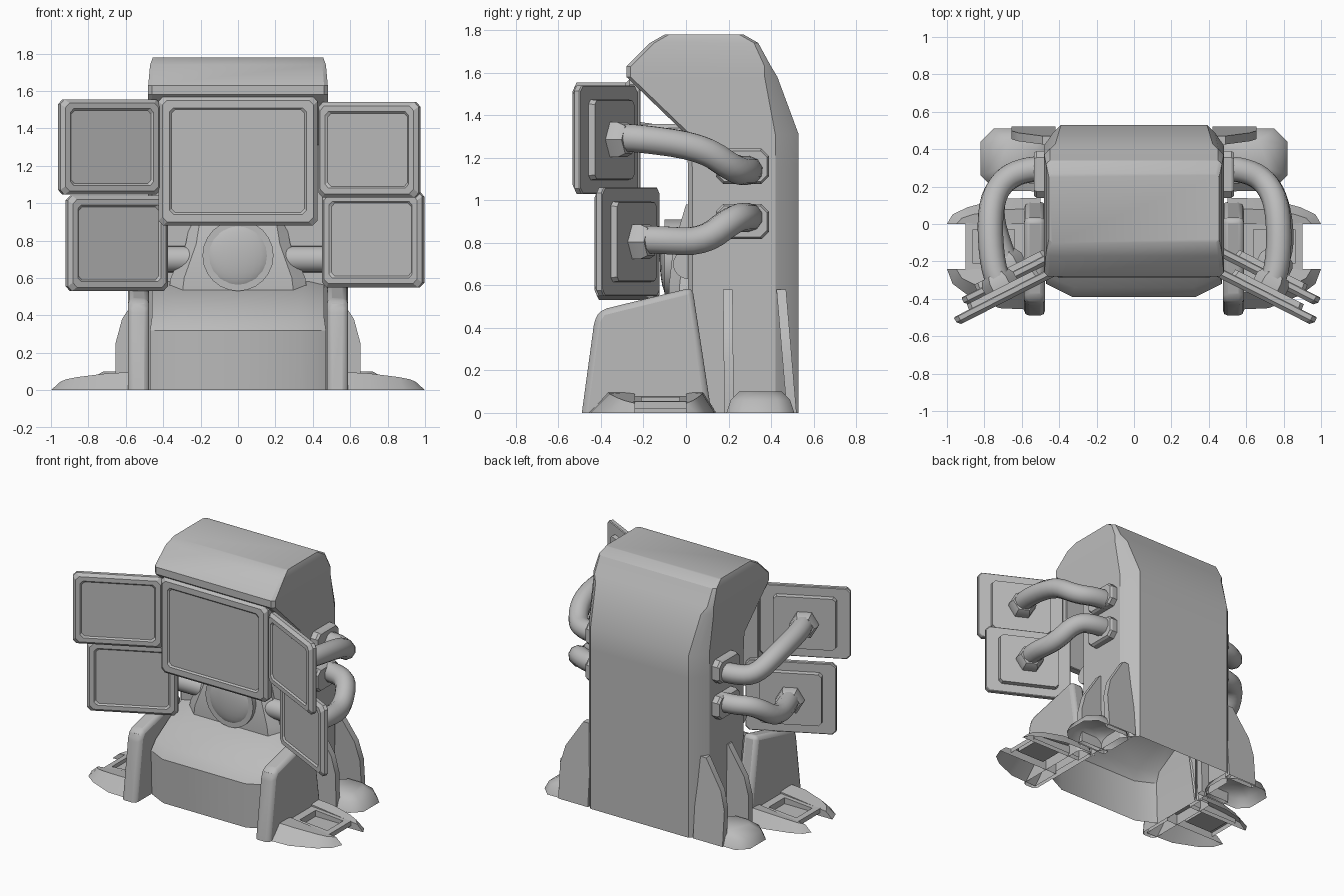
import bpy, bmesh, math
from mathutils import Matrix, Vector

if "Cube" in bpy.data.objects:
    bpy.data.objects.remove(bpy.data.objects["Cube"])

grey = bpy.data.materials.new("plain grey")
grey.use_nodes = True
GREY = (0.5, 0.5, 0.5, 1)
grey.diffuse_color = GREY
grey.node_tree.nodes["Principled BSDF"].inputs["Base Color"].default_value = GREY


def finish(name, bm, smooth=30):
    bmesh.ops.recalc_face_normals(bm, faces=bm.faces)
    me = bpy.data.meshes.new(name)
    bm.to_mesh(me)
    bm.free()
    me.materials.append(grey)
    ob = bpy.data.objects.new(name, me)
    bpy.context.collection.objects.link(ob)
    bpy.ops.object.select_all(action='DESELECT')
    ob.select_set(True)
    bpy.context.view_layer.objects.active = ob
    bpy.ops.object.shade_smooth_by_angle(angle=math.radians(smooth))
    return ob


def loft(name, rings, start=True, end=True, matrix=None, smooth=30, skip=()):
    """Skin equal-length closed rings, with optional caps and (level, side) gaps."""
    bm = bmesh.new()
    vs = [[bm.verts.new(p) for p in ring] for ring in rings]
    n = len(rings[0])
    for level, (a, b) in enumerate(zip(vs, vs[1:])):
        for i in range(n):
            j = (i + 1) % n
            if (level, i) not in skip:
                bm.faces.new((a[i], a[j], b[j], b[i]))
    if start:
        bm.faces.new(vs[0][::-1])
    if end:
        bm.faces.new(vs[-1])
    if matrix:
        bm.transform(matrix)
    return finish(name, bm, smooth)


def mirror(ob):
    ob.modifiers.new("mirror", 'MIRROR').use_mirror_merge = False
    return ob


def section(z, front, back, w, fx, fy, bx, by):
    """Horizontal rectangle with cut front corners and two-step back corners."""
    half = [(w - fx, front), (w, front + fy), (w, back - by),
            (w - bx * 0.5, back - by * 0.4), (w - bx, back)]
    return [(x, y, z) for x, y in half] + [(-x, y, z) for x, y in half[::-1]]


BACK, FRONT = 4, 9


def plate(w, h, c, y):
    """Upright rectangle with cut corners, facing -y."""
    w, h = w / 2, h / 2
    return [(x, y, z) for x, z in ((w - c, -h), (w, c - h), (w, h - c), (w - c, h),
                                   (c - w, h), (-w, h - c), (-w, c - h), (c - w, -h))]


def open_below(ob, bevel=0.0):
    """Bevel the edges above the ground and remove the faces on it."""
    bm = bmesh.new()
    bm.from_mesh(ob.data)
    if bevel:
        edges = [e for e in bm.edges if e.verts[0].co.z + e.verts[1].co.z > 0.02]
        bmesh.ops.bevel(bm, geom=edges, offset=bevel, segments=2, affect='EDGES', profile=0.5)
    low = [f for f in bm.faces if all(v.co.z < 1e-4 for v in f.verts)]
    bmesh.ops.delete(bm, geom=low, context='FACES')
    bm.to_mesh(ob.data)
    bm.free()
    return mirror(ob)


# Tall hooded back shell, open underneath and into the cowl
loft("body_shell", [
    section(0.00, 0.10, 0.53, 0.48, 0.02, 0.02, 0.09, 0.11),
    section(0.56, 0.01, 0.53, 0.48, 0.02, 0.02, 0.09, 0.11),
    section(1.15, 0.01, 0.53, 0.48, 0.02, 0.02, 0.09, 0.11),
    section(1.31, 0.00, 0.53, 0.48, 0.02, 0.02, 0.09, 0.11),
    section(1.58, -0.28, 0.43, 0.48, 0.02, 0.02, 0.06, 0.06),
    section(1.63, -0.28, 0.40, 0.48, 0.02, 0.02, 0.03, 0.03),
    section(1.74, -0.17, 0.34, 0.47, 0.02, 0.02, 0.02, 0.02),
    section(1.78, -0.10, 0.27, 0.455, 0.02, 0.02, 0.02, 0.02)],
     start=False, skip=[(0, FRONT)])

# Front cowl between the legs
loft("front_cowl", [
    section(0.00, -0.38, 0.12, 0.47, 0.14, 0.07, 0.02, 0.01),
    section(0.32, -0.39, 0.12, 0.47, 0.14, 0.07, 0.02, 0.01),
    section(0.39, -0.34, 0.12, 0.46, 0.14, 0.06, 0.02, 0.01),
    section(0.58, 0.00, 0.12, 0.46, 0.10, 0.04, 0.02, 0.01)],
     start=False, smooth=33, skip=[(k, BACK) for k in range(3)])

# Chest shield with round lamp and side stubs
loft("chest_shield", [[(x, y, z) for x, y in ((-w, 0.1), (-w, f + 0.05), (-w * 0.8, f),
                                              (w * 0.8, f), (w, f + 0.05), (w, 0.1))]
                      for z, w, f in ((0.53, 0.37, -0.08), (0.60, 0.36, -0.08),
                                      (0.78, 0.28, -0.06), (0.98, 0.24, 0.0))])
bm = bmesh.new()
bmesh.ops.create_uvsphere(bm, u_segments=24, v_segments=12, radius=0.175,
                          matrix=Matrix.Translation((0, -0.08, 0.72)) @ Matrix.Diagonal((1, 0.25, 1, 1)))
finish("chest_lamp", bm, 40)
for name, radius, depth, y, z, axis in (("lamp_rim", 0.19, 0.16, -0.02, 0.72, 'X'),
                                        ("chest_cross_tube", 0.07, 0.90, 0.01, 0.70, 'Y')):
    bm = bmesh.new()
    bmesh.ops.create_cone(bm, cap_ends=True, segments=24, radius1=radius, radius2=radius, depth=depth,
                          matrix=Matrix.Translation((0, y, z)) @ Matrix.Rotation(math.pi / 2, 4, axis))
    finish(name, bm)

# Front legs
leg = [(-0.49, 0), (-0.43, 0.44), (-0.40, 0.485), (0.03, 0.59), (0.12, 0)]
open_below(loft("front_legs", [[(x, y, z) for y, z in leg] for x in (0.475, 0.588)]), 0.028)

# Front feet: two prongs with a recessed pad between them
low = [(0.5, -0.46), (0.72, -0.45), (0.89, -0.38), (0.97, -0.32), (1.0, -0.24), (0.5, -0.24)]
top = [(0.5, -0.37, 0.1), (0.70, -0.36, 0.09), (0.86, -0.32, 0.07), (0.92, -0.29, 0.058),
       (0.95, -0.24, 0.045), (0.5, -0.24, 0.1)]
rings = [[(x, y, 0) for x, y in low], top]
mirror(loft("front_foot_prongs", rings, start=False))
mirror(loft("front_foot_rear_prongs",
            [[(x, (-0.24 - y) * 0.64, z) for x, y, z in r] for r in rings], start=False))
pad = [(0.5, -0.25), (0.90, -0.25), (0.90, 0.01), (0.5, 0.01)]
inner = [(0.64, -0.21), (0.86, -0.21), (0.86, -0.03), (0.64, -0.03)]


def pad_height(x):
    return 0.085 - (x - 0.5) * 0.08


mirror(loft("front_foot_pads",
            [[(x, y, 0.02) for x, y in pad], [(x, y, pad_height(x)) for x, y in pad],
             [(x, y, pad_height(x)) for x, y in inner], [(x, y, 0.03) for x, y in inner]], start=False))


# Rear feet
def oval(z, rx, ry, c):
    return [(0.62 + sx, 0.35 + sy, z) for sx, sy in
            ((rx - c, -ry), (rx, c - ry), (rx, ry - c), (rx - c, ry),
             (c - rx, ry), (-rx, ry - c), (-rx, c - ry), (c - rx, -ry))]


mirror(loft("rear_feet", [oval(0, 0.20, 0.16, 0.07), oval(0.06, 0.17, 0.14, 0.06),
                          oval(0.10, 0.10, 0.10, 0.05)], start=False, smooth=50))

# Fins before and behind the rear feet; the back ones lean forward
fin = [(0.42, 0), (0.42, 0.58), (0.49, 0.58), (0.62, 0.38), (0.655, 0.25), (0.655, 0)]
for name, y, lean in (("rear_leg_front_fins", 0.18, 0.01), ("rear_leg_back_fins", 0.475, 0.085)):
    open_below(loft(name, [[(x, t - lean * z, z) for x, z in fin] for t in (y, y + 0.045)]))


# Screens: frame bevelled at the front, with a sunken display
def screen(name, centre, w, h, turn, bezel, depth):
    m = Matrix.Translation(centre) @ Matrix.Rotation(math.radians(turn), 4, 'Z')
    d, b = depth / 2, 2 * bezel
    loft(name, [plate(w - 0.01, h - 0.01, 0.025, d), plate(w, h, 0.025, d - 0.005),
                plate(w, h, 0.025, 0.02 - d), plate(w - 0.04, h - 0.04, 0.025, -d),
                plate(w - b, h - b, 0.02, -d), plate(w - b - 0.02, h - b - 0.02, 0.02, 0.01 - d)],
         matrix=m, smooth=15)
    return m


screen("main_screen", (0, -0.25, 1.225), 0.85, 0.69, 0, 0.06, 0.07)
loft("main_screen_arm", [plate(0.2, 0.10, 0.02, y) for y in (-0.22, 0.1)],
     matrix=Matrix.Translation((0, 0, 1.31)))


# Bent tube from a side socket to the back of a screen
def tube(name, points, radius):
    cu = bpy.data.curves.new(name, 'CURVE')
    cu.dimensions = '3D'
    cu.bevel_depth = radius
    cu.bevel_resolution = 3
    cu.resolution_u = 4
    sp = cu.splines.new('NURBS')
    sp.points.add(len(points) - 1)
    for p, co in zip(sp.points, points):
        p.co = (*co, 1)
    sp.use_endpoint_u = True
    sp.order_u = 3
    tmp = bpy.data.objects.new(name + "_path", cu)
    bm = bmesh.new()
    bpy.context.collection.objects.link(tmp)
    bm.from_mesh(tmp.evaluated_get(bpy.context.evaluated_depsgraph_get()).to_mesh())
    bpy.data.objects.remove(tmp)
    finish(name, bm, 50)


def hexagon(r, y):
    return [(r * math.cos(k * math.pi / 3), y, r * math.sin(k * math.pi / 3)) for k in range(6)]


for label, side, x, y, z, socket_z, mid_z, end_z in (
        ("upper_left", 1, 0.70, -0.385, 1.285, 1.16, 1.25, 1.14),
        ("lower_left", 1, 0.72, -0.28, 0.805, 0.90, 0.80, 0.92),
        ("upper_right", -1, 0.685, -0.385, 1.30, 1.16, 1.25, 1.14),
        ("lower_right", -1, 0.645, -0.28, 0.785, 0.90, 0.80, 0.92)):
    m = screen(label + "_screen", (side * x, y, z), 0.60, 0.51, -27 * side, 0.05, 0.05)
    loft(label + "_screen_back", [plate(0.42, 0.38, 0.02, 0.02), plate(0.41, 0.37, 0.02, 0.055)], matrix=m)
    loft(label + "_collar", [hexagon(0.095, 0.05), hexagon(0.095, 0.095), hexagon(0.075, 0.13)], matrix=m)
    a, b = m @ Vector((0, 0.08, 0.01)), m @ Vector((0, 0.16, 0.01))
    tube(label + "_tube", [a, b, (side * 0.775, 0.08, mid_z), (side * 0.71, 0.23, end_z),
                           (side * 0.58, 0.295, end_z), (side * 0.49, 0.295, end_z)], 0.068)
    s = Matrix.Translation((side * 0.50, 0.265, socket_z)) @ Matrix.Rotation(math.pi / 2 * side, 4, 'Z')
    loft(label + "_socket", [plate(0.23, 0.145, 0.03, -0.035), plate(0.25, 0.165, 0.035, -0.02),
                             plate(0.25, 0.165, 0.035, 0.04)], matrix=s)
